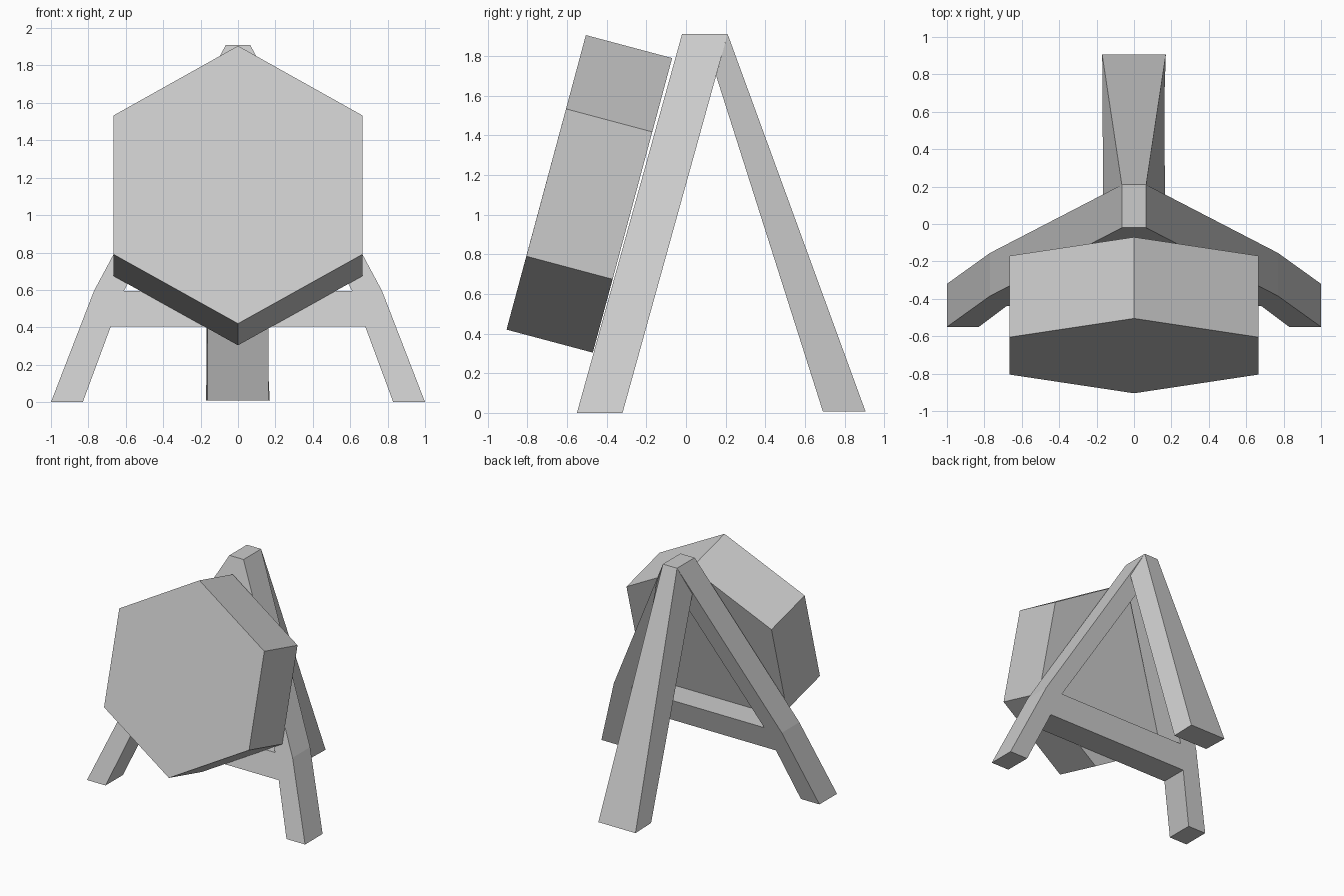
import bpy, bmesh

if "Cube" in bpy.data.objects:
    bpy.data.objects.remove(bpy.data.objects["Cube"])

grey = bpy.data.materials.new("plain_grey")
grey.diffuse_color = (0.6, 0.6, 0.6, 1)
grey.use_nodes = True
grey.node_tree.nodes["Principled BSDF"].inputs["Base Color"].default_value = grey.diffuse_color


def make(name, verts, faces):
    mesh = bpy.data.meshes.new(name)
    mesh.from_pydata(verts, [], faces)
    bm = bmesh.new()
    bm.from_mesh(mesh)
    bmesh.ops.recalc_face_normals(bm, faces=bm.faces)
    bm.to_mesh(mesh)
    bm.free()
    mesh.materials.append(grey)
    obj = bpy.data.objects.new(name, mesh)
    bpy.context.collection.objects.link(obj)
    return obj


def loft(name, a, b):
    """Closed solid between two matching outlines."""
    n = len(a)
    sides = [(i, (i + 1) % n, n + (i + 1) % n, n + i) for i in range(n)]
    return make(name, a + b, [tuple(range(n)), tuple(range(n, 2 * n))] + sides)


LEAN = 0.53 / 1.91   # backward lean of the frame per unit height


def front_y(z):
    return -0.55 + LEAN * z


# Leaning A-frame: outer outline and triangular opening, bridged front to back
half = [(0.065, 1.91), (0.77, 0.595), (1.0, 0.0), (0.83, 0.0), (0.68, 0.405)]
outer = half + [(-x, z) for x, z in reversed(half)]
hole = [(0.0, 1.72), (0.61, 0.595), (-0.61, 0.595)]
pts = outer + hole
n, m = len(outer), len(pts)
verts = [(x, front_y(z) + t, z) for t in (0, 0.23) for x, z in pts]
# Front panels: crown, two upper legs, crossbar, two feet
panels = [(0, 10, 9), (0, 1, 11, 10), (9, 10, 12, 8),
          (1, 4, 5, 8, 12, 11), (1, 2, 3, 4), (8, 5, 6, 7)]
faces = panels + [tuple(i + m for i in p) for p in panels]
for start, count in ((0, n), (n, 3)):
    for i in range(count):
        a, b = start + i, start + (i + 1) % count
        faces.append((a, b, b + m, a + m))
make("front_frame", verts, faces)

# Rear leg, widening toward the foot
leg_top = [(-0.065, 0.21, 1.91), (0.065, 0.21, 1.91),
           (0.165, 0.152, 1.70), (-0.165, 0.152, 1.70)]
leg_foot = [(-0.17, 0.905, 0.008), (0.17, 0.905, 0.008),
            (0.163, 0.69, 0.008), (-0.163, 0.69, 0.008)]
loft("rear_leg", leg_top, leg_foot)

# Thick hexagonal board resting just ahead of the frame
board = [(0, -0.505, 1.905), (0.665, -0.605, 1.533), (0.665, -0.805, 0.79),
         (0, -0.905, 0.42), (-0.665, -0.805, 0.79), (-0.665, -0.605, 1.533)]
loft("hexagonal_board", board, [(x, y + 0.435, z - 0.116) for x, y, z in board])
